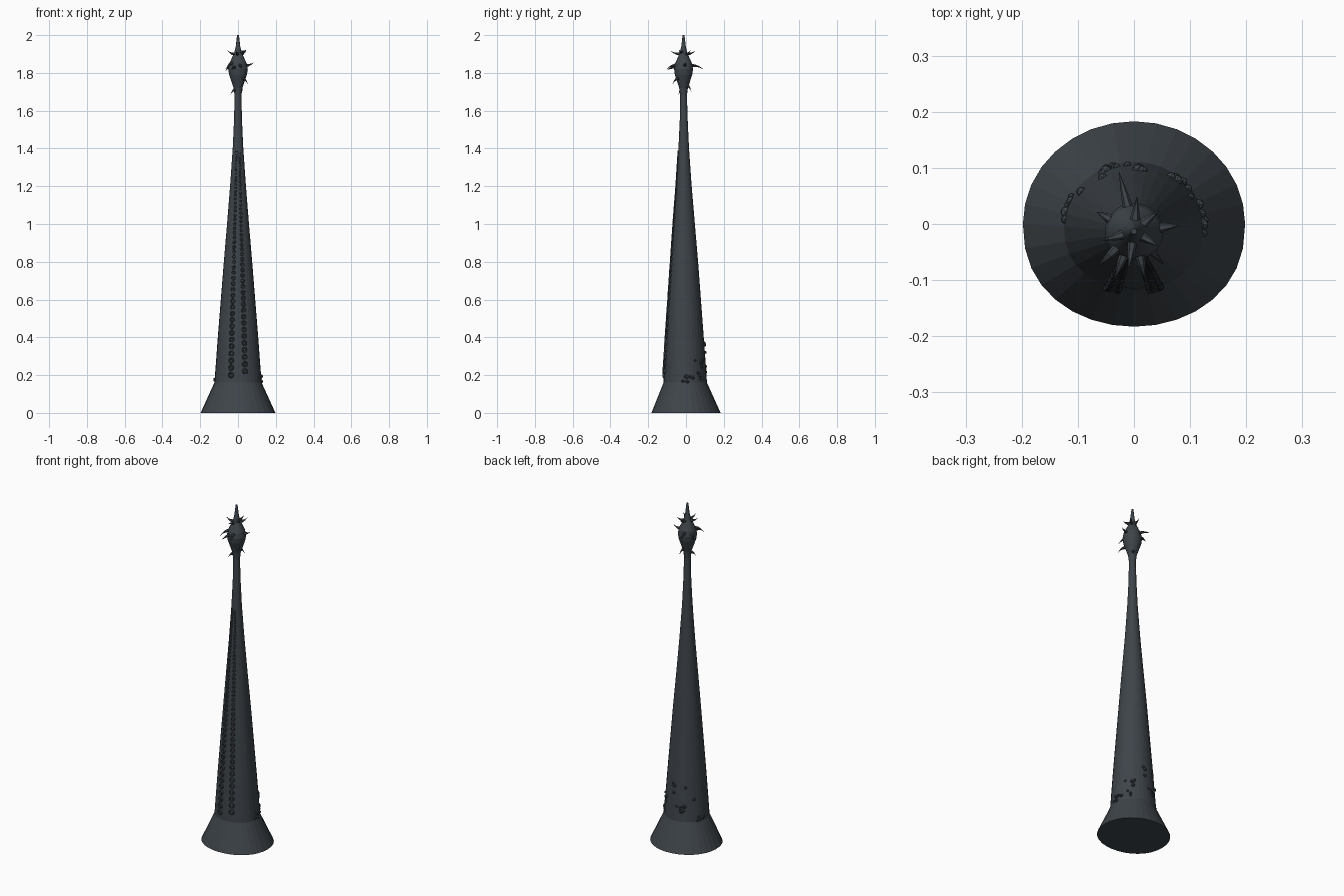
import bpy, bmesh, math, random
from mathutils import Vector, Matrix

if "Cube" in bpy.data.objects:
    bpy.data.objects.remove(bpy.data.objects["Cube"])
random.seed(7)

slate = bpy.data.materials.new("dark slate skin")
slate.diffuse_color = (0.048, 0.058, 0.068, 1)
slate.use_nodes = True
slate.node_tree.nodes["Principled BSDF"].inputs["Base Color"].default_value = slate.diffuse_color

# Profile: height, half width in x, half depth in y, centre y
PROFILE = [(0, .198, .183, 0), (.16, .125, .115, -.004), (.25, .118, .11, -.005),
           (.4, .107, .1, -.006), (.6, .091, .086, -.007), (.8, .075, .072, -.008),
           (1.0, .058, .057, -.01), (1.2, .042, .041, -.011), (1.4, .028, .028, -.012),
           (1.55, .021, .021, -.012), (1.68, .018, .018, -.013), (1.72, .023, .023, -.013),
           (1.76, .037, .036, -.013), (1.79, .047, .046, -.013), (1.82, .052, .05, -.013),
           (1.85, .046, .045, -.013), (1.88, .032, .031, -.013), (1.91, .019, .019, -.013),
           (1.94, .012, .012, -.013), (2.0, .005, .005, -.013)]


def section(z):
    for a, b in zip(PROFILE, PROFILE[1:]):
        if z <= b[0]:
            t = (z - a[0]) / (b[0] - a[0])
            return [a[i] + (b[i] - a[i]) * t for i in (1, 2, 3)]
    return PROFILE[-1][1:]


def surface(z, ang):
    rx, ry, cy = section(z)
    c, s = math.cos(ang), math.sin(ang)
    p = .88 if s < 0 else 1      # slightly flattened front
    return Vector((rx * c, cy + ry * math.copysign(abs(s) ** p, s), z))


def finish(bm, name, angle=None):
    bmesh.ops.recalc_face_normals(bm, faces=bm.faces)
    me = bpy.data.meshes.new(name)
    bm.to_mesh(me)
    bm.free()
    me.materials.append(slate)
    ob = bpy.data.objects.new(name, me)
    bpy.context.collection.objects.link(ob)
    if angle:
        bpy.ops.object.select_all(action='DESELECT')
        ob.select_set(True)
        bpy.context.view_layer.objects.active = ob
        bpy.ops.object.shade_smooth_by_angle(angle=math.radians(angle))


def loft(bm, rings):
    rows = [[bm.verts.new(p) for p in r] for r in rings]
    n = len(rows[0])
    for a, b in zip(rows, rows[1:]):
        for i in range(n):
            bm.faces.new((a[i], a[(i + 1) % n], b[(i + 1) % n], b[i]))
    bm.faces.new(rows[0][::-1])
    bm.faces.new(rows[-1])


# Tentacle trunk with flared foot and bulb
bm = bmesh.new()
N = 32
loft(bm, [[surface(p[0], 2 * math.pi * i / N) for i in range(N)] for p in PROFILE])
finish(bm, "tentacle_body", 8)

# Two rows of cupped suckers on the front
bm = bmesh.new()
for side in (-1, 1):
    z = .2 if side < 0 else .22
    while z < 1.39:
        rx = section(z)[0]
        r = .0035 + .108 * rx
        ang = -math.pi / 2 + side * .31
        pos = surface(z, ang)
        out = Vector((side * .28, -1, .07)).normalized()
        m = Matrix.Translation(pos) @ out.to_track_quat('Z', 'Y').to_matrix().to_4x4()
        loft(bm, [[m @ Vector((r * k * math.cos(t * math.pi / 5), r * k * math.sin(t * math.pi / 5), r * h))
                   for t in range(10)]
                  for k, h in ((.8, -.4), (1, .2), (.9, .55), (.6, .6), (.4, .25))])
        z += r * 2.35
finish(bm, "suckers", 40)

# Warts scattered in small groups over the lower back
bm = bmesh.new()
for i in range(17):
    ang = math.radians(-6 + 192 * (i + random.random() * .8) / 17)
    z = .17 + .26 * random.random() ** 1.5
    for j in range(random.choice((1, 2, 3))):
        p = surface(max(.165, z + random.uniform(-.02, .02)), ang + random.uniform(-.16, .16))
        bmesh.ops.create_icosphere(bm, subdivisions=1, radius=random.uniform(.007, .012),
                                   matrix=Matrix.Translation(p))
finish(bm, "warts")

# Curved thorns on the bulb: angle (deg), base height, reach, tip rise
THORNS = [(104, 1.84, .062, -.02), (85, 1.9, .038, .015), (40, 1.9, .035, .02),
          (8, 1.84, .035, .015), (152, 1.83, .025, -.02), (224, 1.85, .045, -.03),
          (262, 1.9, .045, .015), (283, 1.84, .045, -.02), (312, 1.77, .038, -.03),
          (195, 1.9, .035, .02), (60, 1.73, .022, -.03), (212, 1.71, .025, -.025),
          (248, 1.83, .045, -.015), (330, 1.91, .03, .012)]
bm = bmesh.new()
for deg, z, reach, rise in THORNS:
    a = math.radians(deg)
    base = surface(z, a)
    d = Vector((math.cos(a), math.sin(a), 0))
    side = Vector((-d.y, d.x, 0))
    rings = []
    for t in (-.15, .3, .65, 1):
        r = .009 * (1 - max(t, 0)) + .0005
        c = base + d * reach * t + Vector((0, 0, rise * t * abs(t)))
        rings.append([c + side * r * math.cos(k * math.pi / 3) + Vector((0, 0, r * math.sin(k * math.pi / 3)))
                      for k in range(6)])
    loft(bm, rings)
finish(bm, "thorns")
